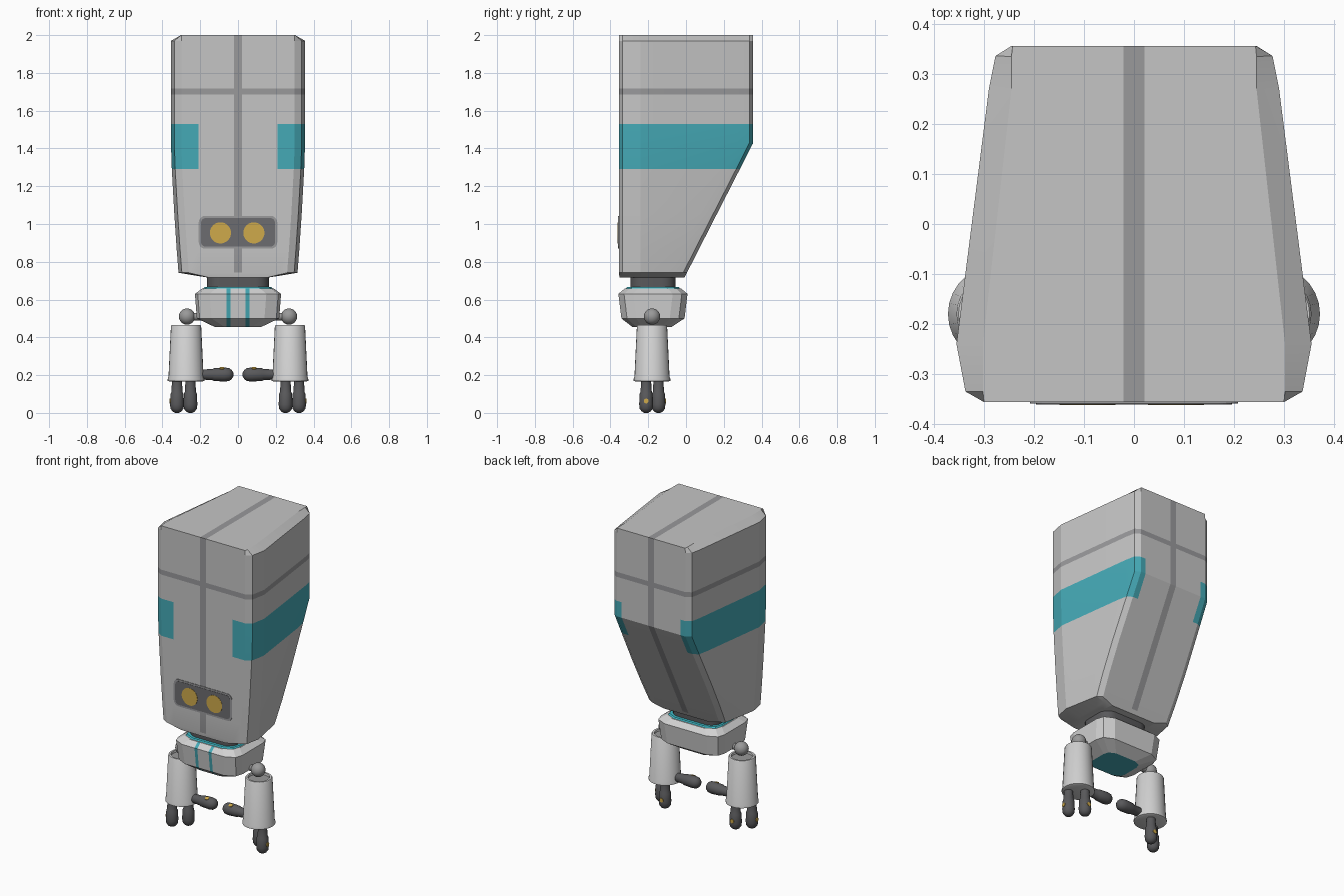
import bpy, bmesh, math
from mathutils import Vector

if "Cube" in bpy.data.objects:
    bpy.data.objects.remove(bpy.data.objects["Cube"])


def material(name, rgb):
    m = bpy.data.materials.new(name)
    m.diffuse_color = (*rgb, 1)
    m.use_nodes = True
    m.node_tree.nodes["Principled BSDF"].inputs["Base Color"].default_value = m.diffuse_color
    return m


SHELL = material("light grey", (0.56, 0.56, 0.56))
PALE = material("pale grey", (0.64, 0.64, 0.64))
SEAM = material("seam grey", (0.32, 0.32, 0.33))
PANEL = material("panel grey", (0.15, 0.15, 0.16))
DARK = material("dark grey", (0.10, 0.10, 0.105))
JOINT = material("joint grey", (0.32, 0.32, 0.32))
TEAL = material("teal", (0.06, 0.40, 0.47))
BRIGHT = material("bright teal", (0.05, 0.50, 0.58))
GOLD = material("gold", (0.62, 0.40, 0.07))


def finish(bm, name, mats, angle=None):
    bmesh.ops.recalc_face_normals(bm, faces=bm.faces)
    me = bpy.data.meshes.new(name)
    bm.to_mesh(me)
    bm.free()
    for m in mats:
        me.materials.append(m)
    ob = bpy.data.objects.new(name, me)
    bpy.context.collection.objects.link(ob)
    if angle:
        bpy.ops.object.select_all(action='DESELECT')
        ob.select_set(True)
        bpy.context.view_layer.objects.active = ob
        bpy.ops.object.shade_smooth_by_angle(angle=math.radians(angle))
    return ob


def loft(rings):
    """Skin a stack of equal-length rings of 3D points and cap the ends."""
    bm = bmesh.new()
    rows = [[bm.verts.new(p) for p in r] for r in rings]
    n = len(rows[0])
    for a, b in zip(rows, rows[1:]):
        for i in range(n):
            j = (i + 1) % n
            bm.faces.new((a[i], a[j], b[j], b[i]))
    bm.faces.new(rows[0][::-1])
    bm.faces.new(rows[-1])
    bmesh.ops.recalc_face_normals(bm, faces=bm.faces)
    return bm


def cut(bm, axis, values):
    for v in values:
        no = Vector((0, 0, 0))
        no[axis] = 1
        bmesh.ops.bisect_plane(bm, geom=bm.verts[:] + bm.edges[:] + bm.faces[:],
                               plane_co=no * v, plane_no=no, dist=1e-5)
    bm.normal_update()


def mirror_ring(half, z):
    return [(x, y, z) for x, y in half] + [(-x, y, z) for x, y in reversed(half)]


def lathe(name, profile, mat, loc, axis=(0, 0, 1), sides=28):
    """Revolve (radius, distance) pairs around an axis starting at loc."""
    q = Vector((0, 0, 1)).rotation_difference(Vector(axis))
    rings = []
    for r, t in profile:
        rings.append([Vector(loc) + q @ Vector((r * math.cos(a), r * math.sin(a), t))
                      for a in (2 * math.pi * i / sides for i in range(sides))])
    return finish(loft(rings), name, [mat], 35)


def rounded(w, h, r, steps=5):
    """Rounded rectangle outline with half sizes w and h."""
    pts = []
    for k, (sx, sy) in enumerate(((1, 1), (-1, 1), (-1, -1), (1, -1))):
        for i in range(steps + 1):
            a = math.pi / 2 * (k + i / steps)
            pts.append((sx * (w - r) + r * math.cos(a), sy * (h - r) + r * math.sin(a)))
    return pts


# Head shell: chamfered section, tapering below the shoulder line
def head_ring(z, wf, wb, yb):
    return mirror_ring([(wf - 0.055, -0.356), (wf - 0.018, -0.335), (wf, -0.24),
                        (wb, yb - 0.085), (wb - 0.013, yb - 0.02), (wb - 0.045, yb)], z)


bottom = mirror_ring([(0.16, -0.352), (0.165, -0.335), (0.17, -0.24),
                      (0.17, -0.09), (0.165, -0.03), (0.16, -0.008)], 0.718)
top = mirror_ring([(0.30, -0.356), (0.302, -0.335), (0.302, -0.24),
                   (0.245, 0.27), (0.245, 0.335), (0.243, 0.356)], 2.0)
bm = loft([bottom,
           head_ring(0.742, 0.315, 0.285, 0.005),
           head_ring(0.87, 0.325, 0.292, 0.07),
           head_ring(1.05, 0.337, 0.295, 0.162),
           head_ring(1.30, 0.351, 0.292, 0.29),
           head_ring(1.43, 0.355, 0.29, 0.356),
           head_ring(1.97, 0.355, 0.29, 0.356), top])
cut(bm, 2, (1.29, 1.53, 1.685, 1.717))
cut(bm, 0, (-0.21, -0.021, 0.021, 0.21))
for f in bm.faces:
    c = f.calc_center_median()
    if 1.685 < c.z < 1.717 or (abs(c.x) < 0.02 and c.z > 0.735):
        f.material_index = 1
    elif 1.29 < c.z < 1.53 and abs(c.x) > 0.21:
        f.material_index = 2
finish(bm, "head_shell", [SHELL, SEAM, TEAL], 12)

# Face plate with rim, and the two eyes
for name, w, h, r, y, mat in (("face_rim", 0.208, 0.087, 0.035, -0.359, SEAM),
                              ("face_panel", 0.196, 0.076, 0.026, -0.3605, PANEL)):
    out = rounded(w, h, r)
    finish(loft([[(px, yy, 0.956 + pz) for px, pz in out] for yy in (-0.354, y)]), name, [mat])
for x in (-0.093, 0.084):
    lathe("eye", [(0.056, 0), (0.056, 0.004)], GOLD, (x, -0.358, 0.953), (0, -1, 0), 32)

# Neck
out = rounded(0.165, 0.12, 0.07)
finish(loft([[(x, -0.175 + y, z) for x, y in out] for z in (0.65, 0.735)]), "neck", [DARK], 35)


# Pelvis: chamfered block with painted stripes and underside
def pelvis_ring(z, w, y0, y1, c):
    return mirror_ring([(w - c * 1.3, y0), (w - c * 0.25, y0 + c * 0.5), (w, y0 + c * 1.3),
                        (w, y1 - c * 1.3), (w - c * 0.25, y1 - c * 0.5), (w - c * 1.3, y1)], z)


bm = loft([pelvis_ring(0.456, 0.125, -0.285, -0.075, 0.04),
           pelvis_ring(0.50, 0.218, -0.342, -0.008, 0.06),
           pelvis_ring(0.63, 0.228, -0.358, 0.008, 0.06),
           pelvis_ring(0.658, 0.19, -0.325, -0.025, 0.055)])
cut(bm, 0, (-0.06, -0.04, 0.04, 0.06))
for f in bm.faces:
    c = f.calc_center_median()
    if f.normal.z < -0.95 or (c.y < -0.28 and 0.04 < abs(c.x) < 0.06):
        f.material_index = 1
finish(bm, "pelvis", [PALE, TEAL])
finish(loft([pelvis_ring(0.655, 0.185, -0.32, -0.03, 0.055),
             pelvis_ring(0.666, 0.178, -0.313, -0.037, 0.055)]), "pelvis_collar", [BRIGHT])

# Arms, mirrored left and right
ball = [(0.043 * math.sin(a), -0.043 * math.cos(a))
        for a in (math.pi * (i + 0.05) / 12.1 for i in range(13))]
finger = [(0.026, 0), (0.03, 0.06), (0.034, 0.068), (0.037, 0.125),
          (0.034, 0.148), (0.024, 0.162), (0.01, 0.17)]
dot = [(0.013, 0), (0.013, 0.004)]
for s, side in ((-1, "left"), (1, "right")):
    lathe(side + "_shoulder_ball", ball, JOINT, (s * 0.27, -0.18, 0.51))
    lathe(side + "_shoulder_peg", [(0.02, 0), (0.02, 0.1)], JOINT, (s * 0.17, -0.18, 0.51), (s, 0, 0), 16)
    lathe(side + "_forearm", [(0.085, 0.165), (0.097, 0.17), (0.097, 0.18), (0.093, 0.19),
                              (0.08, 0.46), (0.076, 0.466), (0.064, 0.466), (0.062, 0.45)],
          PALE, (s * 0.275, -0.18, 0))
    lathe(side + "_cuff_inside", [(0.062, 0.445), (0.062, 0.453)], JOINT, (s * 0.275, -0.18, 0))
    # Two hanging fingers and an inward thumb
    lathe(side + "_outer_finger", finger, DARK, (s * 0.323, -0.211, 0.17), (0, 0, -1))
    lathe(side + "_inner_finger", finger, DARK, (s * 0.252, -0.146, 0.17), (0, 0, -1))
    lathe(side + "_thumb", finger, DARK, (s * 0.195, -0.18, 0.203), (-s, 0, 0))
    # Small gold sensor dots
    lathe(side + "_outer_dot", dot, GOLD, (s * 0.358, -0.211, 0.063), (s, 0, 0), 12)
    lathe(side + "_inner_dot", dot, GOLD, (s * 0.252, -0.111, 0.063), (0, 1, 0), 12)
    lathe(side + "_thumb_dot", dot, GOLD, (s * 0.085, -0.194, 0.235), (0, -0.4, 0.917), 12)
